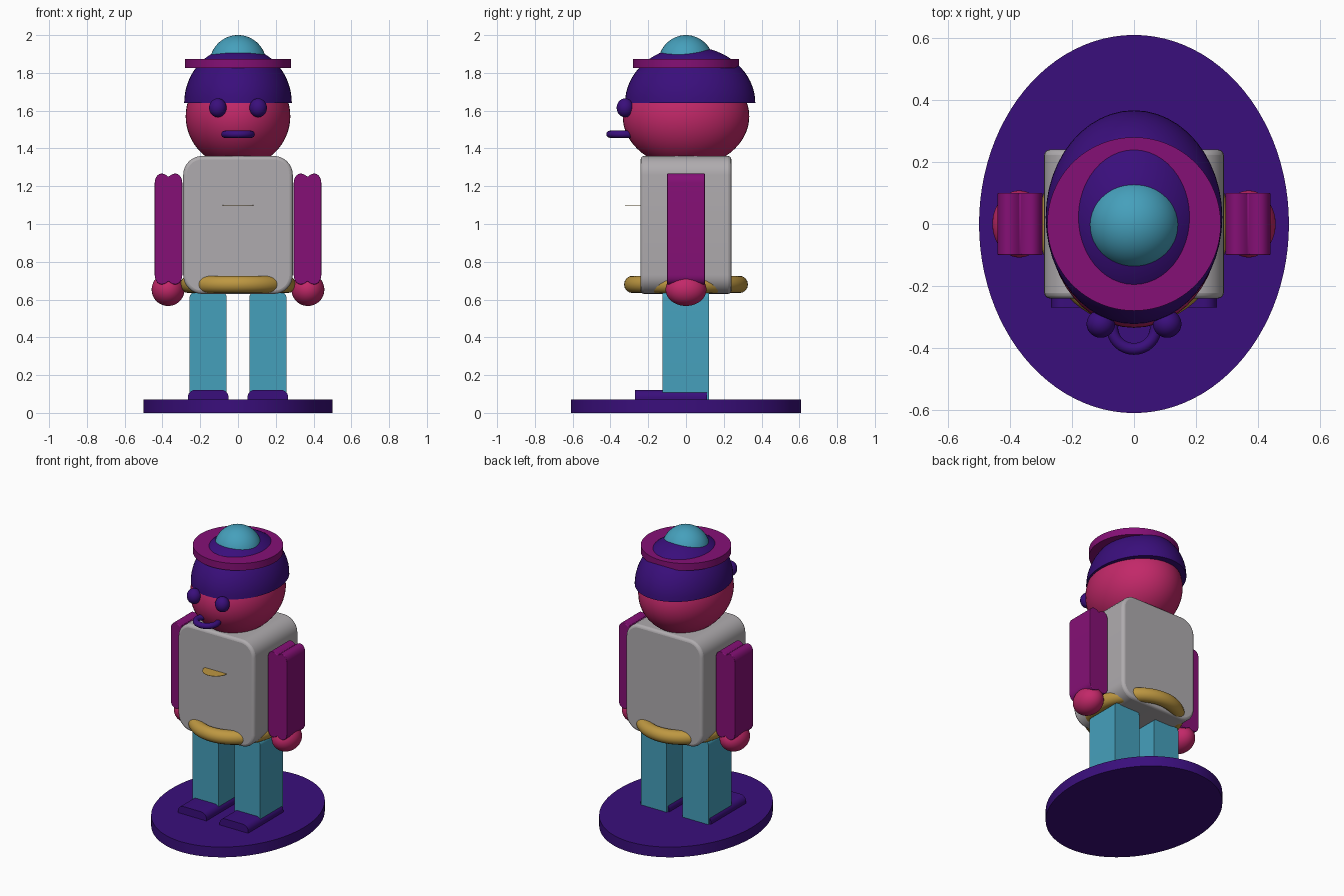
import bpy
import bmesh
from math import sin, cos, pi, radians
from mathutils import Matrix

cube = bpy.data.objects.get("Cube")
if cube:
    bpy.data.objects.remove(cube)


def material(name, r, g, b):
    m = bpy.data.materials.new(name)
    m.use_nodes = True
    m.diffuse_color = (r, g, b, 1)
    m.node_tree.nodes["Principled BSDF"].inputs["Base Color"].default_value = (r, g, b, 1)
    return m


INDIGO = material("indigo", .042, .0045, .2)
MAGENTA = material("magenta", .235, .005, .18)
PINK = material("pink", .54, .021, .14)
TEAL = material("teal", .06, .35, .5)
GREY = material("light grey", .43, .41, .425)
GOLD = material("gold", .51, .31, .053)


def add(name, bm, mat, bevel=0):
    bmesh.ops.recalc_face_normals(bm, faces=bm.faces)
    mesh = bpy.data.meshes.new(name)
    bm.to_mesh(mesh)
    bm.free()
    mesh.materials.append(mat)
    ob = bpy.data.objects.new(name, mesh)
    bpy.context.collection.objects.link(ob)
    if bevel:
        mod = ob.modifiers.new("soft edges", 'BEVEL')
        mod.width, mod.segments, mod.angle_limit = bevel, 3, radians(40)
    bpy.ops.object.select_all(action='DESELECT')
    ob.select_set(True)
    bpy.context.view_layer.objects.active = ob
    bpy.ops.object.shade_smooth_by_angle(angle=radians(35))
    return ob


def ellipsoid(name, center, radii, mat, cut_half=False):
    bm = bmesh.new()
    bmesh.ops.create_uvsphere(bm, u_segments=48, v_segments=32, radius=1)
    if cut_half:
        geom = bm.verts[:] + bm.edges[:] + bm.faces[:]
        bmesh.ops.bisect_plane(bm, geom=geom, plane_co=(0, 0, 0),
                               plane_no=(0, 0, -1), clear_outer=True)
        bmesh.ops.holes_fill(bm, edges=[e for e in bm.edges if e.is_boundary])
    bm.transform(Matrix.Translation(center) @ Matrix.Diagonal((*radii, 1)))
    return add(name, bm, mat)


def disc(name, rx, ry, z0, z1, mat):
    bm = bmesh.new()
    bmesh.ops.create_cone(bm, cap_ends=True, segments=96, radius1=1, radius2=1, depth=1)
    bm.transform(Matrix.Translation((0, 0, (z0 + z1) / 2))
                 @ Matrix.Diagonal((rx, ry, z1 - z0, 1)))
    return add(name, bm, mat)


def ring(name, center, rx, ry, tube, mat):
    n, m = 64, 16
    bm = bmesh.new()
    rows = []
    for i in range(n):
        a = 2 * pi * i / n
        row = []
        for j in range(m):
            b = 2 * pi * j / m
            row.append(bm.verts.new((center[0] + (rx + tube * cos(b)) * cos(a),
                                     center[1] + (ry + tube * cos(b)) * sin(a),
                                     center[2] + tube * sin(b))))
        rows.append(row)
    for i in range(n):
        p, q = rows[i], rows[(i + 1) % n]
        for j in range(m):
            k = (j + 1) % m
            bm.faces.new((p[j], q[j], q[k], p[k]))
    return add(name, bm, mat)


def prism(name, outline, y0, y1, mat, bevel=0):
    """Extrude a front outline of (x, z) points along y."""
    bm = bmesh.new()
    face = bm.faces.new([bm.verts.new((x, y0, z)) for x, z in outline])
    new = bmesh.ops.extrude_face_region(bm, geom=[face])["geom"]
    verts = [v for v in new if isinstance(v, bmesh.types.BMVert)]
    bmesh.ops.translate(bm, verts=verts, vec=(0, y1 - y0, 0))
    return add(name, bm, mat, bevel)


def rounded(x0, x1, z0, z1, top, bottom=0, steps=8):
    points = []
    corners = ((x1, z1, top, -1, -1), (x0, z1, top, 1, -1),
               (x0, z0, bottom, 1, 1), (x1, z0, bottom, -1, 1))
    for i, (x, z, r, sx, sz) in enumerate(corners):
        for k in range(steps + 1 if r else 1):
            a = pi / 2 * (i + k / steps)
            arc = (r * cos(a), r * sin(a)) if r else (0, 0)
            points.append((x + sx * r + arc[0], z + sz * r + arc[1]))
    return points


def arm_outline(cx, half, z0, z1):
    """Bar whose top and bottom ends each have two soft lobes."""
    end = []
    for k in range(25):
        u = cos(pi * k / 24)
        lobe = abs(u) - .5
        drop = .05 * (1 - (1 - (2 * lobe) ** 2) ** .5) if lobe > 0 else .07 * lobe ** 2
        end.append((cx + half * u, drop))
    return [(x, z1 - d) for x, d in end] + [(x, z0 + d) for x, d in reversed(end)]


# Stand
disc("stand", .5, .61, 0, .07, INDIGO)

# Limbs, one set per side
for side, s in (("left", 1), ("right", -1)):
    cx = .158 * s
    prism(side + "_foot", rounded(cx - .108, cx + .108, .07, .122, .04), -.27, .11, INDIGO)
    prism(side + "_leg", rounded(cx - .098, cx + .098, .07, .64, .03), -.125, .123, TEAL)
    prism(side + "_arm", arm_outline(.368 * s, .073, .68, 1.267), -.1, .1, MAGENTA, .004)
    ellipsoid(side + "_hand", (.37 * s, 0, .653), (.087, .108, .087), PINK)
    ellipsoid(side + "_eye", (.107 * s, -.322, 1.615), (.046, .045, .05), INDIGO)

# Torso with belt and chest tab
prism("torso", rounded(-.29, .29, .63, 1.36, .1, .1), -.24, .24, GREY, .018)
ring("belt", (0, 0, .68), .26, .282, .046, GOLD)
tab = disc("chest_tab", .083, .083, 1.099, 1.101, GOLD)
tab.location.y = -.24

# Head and face
ellipsoid("head", (0, 0, 1.57), (.277, .335, .27), PINK)
ring("mouth", (0, -.335, 1.475), .07, .068, .019, INDIGO)

# Hair and hat
ellipsoid("hair", (0, .022, 1.64), (.285, .345, .3), INDIGO, cut_half=True)
disc("hat_brim", .28, .28, 1.825, 1.873, MAGENTA)
ellipsoid("hat_dome", (0, 0, 1.85), (.15, .147, .15), TEAL)
